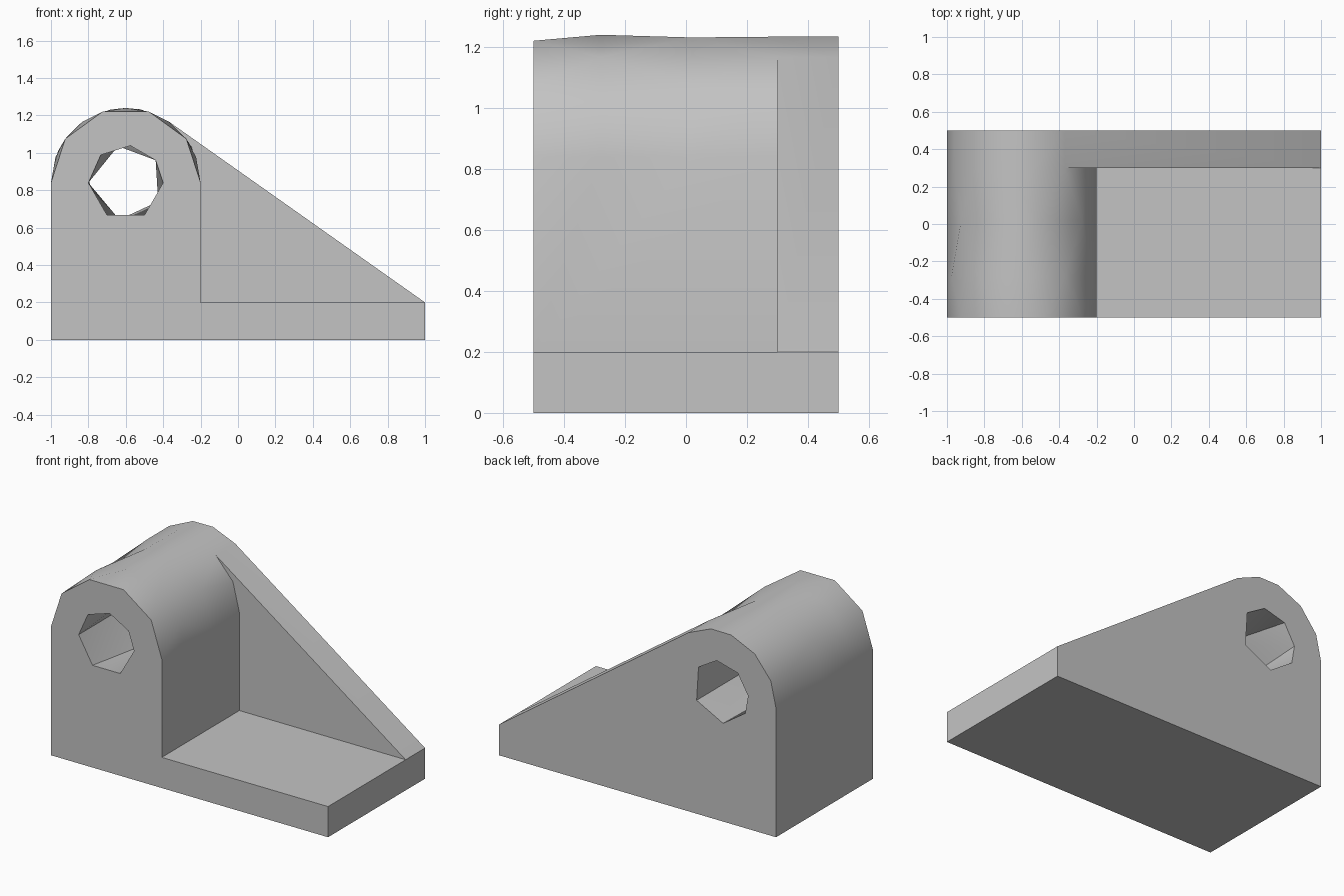
import bpy, bmesh
from math import sin, cos, radians
from mathutils import Vector

cube = bpy.data.objects.get("Cube")
if cube:
    bpy.data.objects.remove(cube, do_unlink=True)

CX, CZ = -0.6, 0.84              # axis of the bearing
R_BARREL, R_BORE = 0.4, 0.2
FRONT, RIB, BACK = -0.5, 0.3, 0.5
TANGENT = 54.8                   # where the rib slope leaves the barrel

bm = bmesh.new()


def arc(radius, y, angles):
    """Points on a circle around the bearing axis, paired with their angles."""
    return [(a, (CX + radius * cos(radians(a)), y, CZ + radius * sin(radians(a))))
            for a in angles]


def face(points):
    bm.faces.new([bm.verts.new(p) for p in points])


def strip(a, b):
    """Zip two arcs of different point counts together with triangles."""
    i = j = 0
    while i < len(a) - 1 or j < len(b) - 1:
        step_a = j == len(b) - 1 or (i < len(a) - 1 and a[i + 1][0] <= b[j + 1][0])
        if step_a:
            face([a[i][1], a[i + 1][1], b[j][1]])
            i += 1
        else:
            face([a[i][1], b[j + 1][1], b[j][1]])
            j += 1


def pts(ring):
    return [p for _, p in ring]


def plate_with_hole(outline, hole, normal):
    edges = []
    for loop in (outline, hole):
        vs = [bm.verts.new(p) for p in loop]
        edges += [bm.edges.new((v, vs[k - 1])) for k, v in enumerate(vs)]
    bmesh.ops.triangle_fill(bm, use_beauty=True, use_dissolve=False,
                            edges=edges, normal=Vector(normal))


# Faceted barrel top
front = arc(R_BARREL, FRONT, [0, 36, 72, 108, 144, 180])
near = arc(R_BARREL, -0.28, [0, 20, 55, 90, 125, 160, 180])
middle = arc(R_BARREL, 0.02, [0, 36, 78, 102, 144, 180])
rib = arc(R_BARREL, RIB, [0, 28, TANGENT, 80, 101, 128, 155, 180])
back = arc(R_BARREL, BACK, [TANGENT, 80, 101, 128, 155, 180])
rings = [front, near, middle, rib]
for a, b in zip(rings, rings[1:]):
    strip(a, b)
strip(rib[2:], back)

# Bore through the upright
bore_front = arc(R_BORE, FRONT, [37, 83, 132, 180, 240, 300, 360, 397])
bore_middle = arc(R_BORE, 0.0, [37, 102, 180, 260, 330, 397])
bore_back = arc(R_BORE, BACK, [37, 82, 128, 172, 207, 265, 330, 397])
strip(bore_front, bore_middle)
strip(bore_middle, bore_back)

# Front and back plates
plate_with_hole(pts(front) + [(-1, FRONT, 0), (1, FRONT, 0), (1, FRONT, 0.2),
                              (-0.2, FRONT, 0.2)], pts(bore_front)[:-1], (0, -1, 0))
plate_with_hole(pts(back) + [(-1, BACK, 0), (1, BACK, 0), (1, BACK, 0.2)],
                pts(bore_back)[:-1], (0, 1, 0))

# Upright side walls
face([(-1, BACK, 0), (-1, FRONT, 0)] + [r[-1][1] for r in rings + [back]])
face([(-0.2, RIB, 0.2), (-0.2, FRONT, 0.2)] + [r[0][1] for r in rings])

# Base: underside, end and ledge
face([(-1, FRONT, 0), (1, FRONT, 0), (1, BACK, 0), (-1, BACK, 0)])
face([(1, FRONT, 0), (1, BACK, 0), (1, BACK, 0.2), (1, RIB, 0.2), (1, FRONT, 0.2)])
face([(-0.2, FRONT, 0.2), (1, FRONT, 0.2), (1, RIB, 0.2), (-0.2, RIB, 0.2)])

# Rib: front and sloping top
face([(-0.2, RIB, 0.2), (1, RIB, 0.2)] + pts(rib[:3])[::-1])
face([(1, RIB, 0.2), (1, BACK, 0.2), back[0][1], rib[2][1]])

bmesh.ops.remove_doubles(bm, verts=bm.verts, dist=0.0005)
bmesh.ops.recalc_face_normals(bm, faces=bm.faces)

mesh = bpy.data.meshes.new("bearing_bracket")
bm.to_mesh(mesh)
bm.free()
bracket = bpy.data.objects.new("bearing_bracket", mesh)
bpy.context.collection.objects.link(bracket)

# Plain grey finish
grey = bpy.data.materials.new("plain_grey")
grey.use_nodes = True
colour = (0.55, 0.55, 0.55, 1)
grey.diffuse_color = colour
for node in grey.node_tree.nodes:
    if node.type == "BSDF_PRINCIPLED":
        node.inputs["Base Color"].default_value = colour
mesh.materials.append(grey)

# Smooth barrel, crisp edges
bpy.ops.object.select_all(action="DESELECT")
bracket.select_set(True)
bpy.context.view_layer.objects.active = bracket
bpy.ops.object.shade_smooth_by_angle(angle=radians(40))
